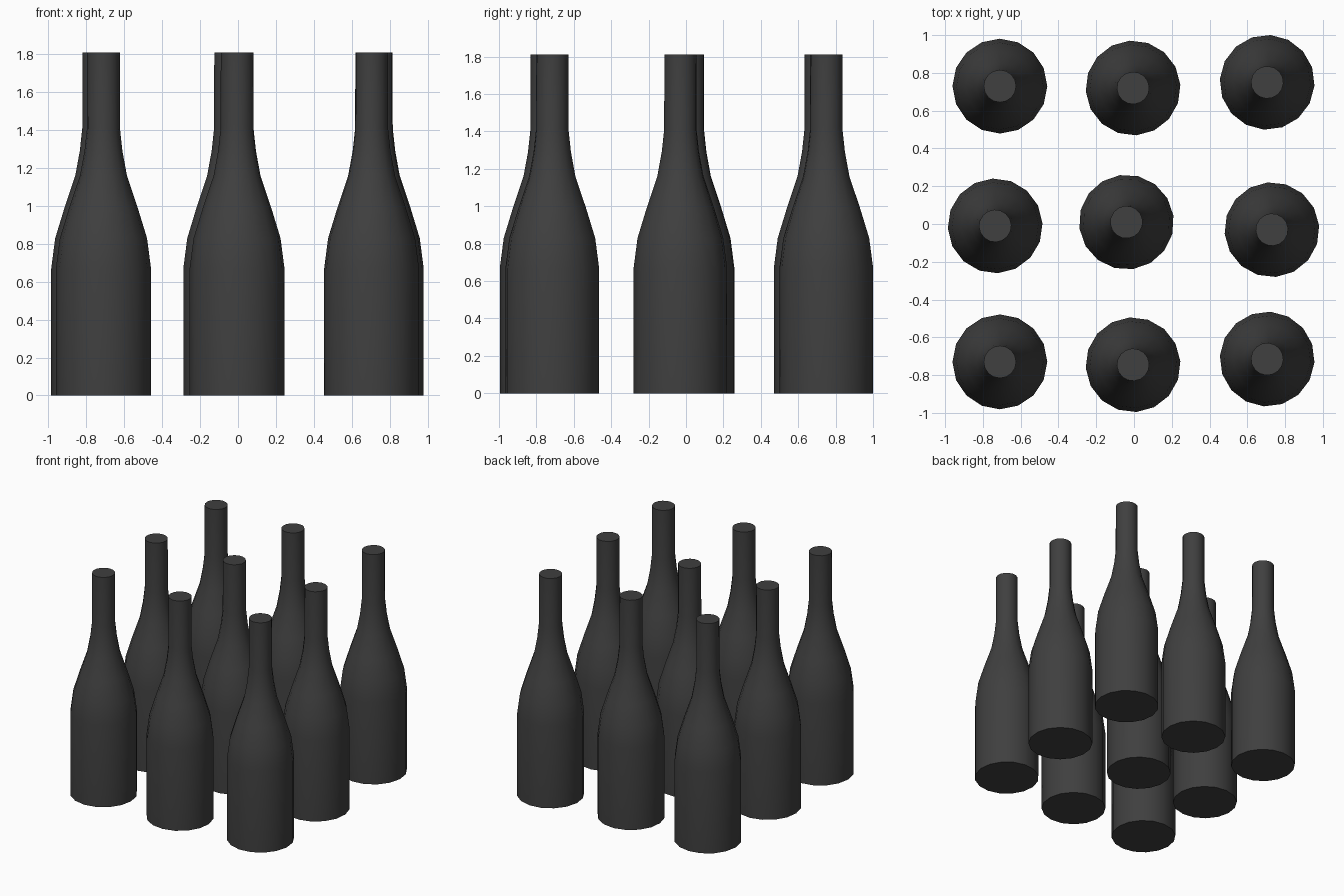
import bpy, bmesh
from math import sin, cos, tau, radians

cube = bpy.data.objects.get("Cube")
if cube:
    bpy.data.objects.remove(cube)

# Dark glass colour
glass = bpy.data.materials.new("dark_glass")
glass.use_nodes = True
colour = (0.05, 0.05, 0.05, 1)
glass.diffuse_color = colour
glass.node_tree.nodes["Principled BSDF"].inputs["Base Color"].default_value = colour

SIDES = 16
# Bottle outline as (radius, height): body, shoulder, neck
PROFILE = [(0.251, 0), (0.251, 0.67), (0.23, 0.83), (0.181, 0.99),
           (0.124, 1.16), (0.1, 1.29), (0.087, 1.41), (0.086, 1.81)]


def bottle_mesh():
    bm = bmesh.new()
    rings = [[bm.verts.new((r * cos(tau * i / SIDES), r * sin(tau * i / SIDES), z))
              for i in range(SIDES)] for r, z in PROFILE]
    for low, high in zip(rings, rings[1:]):
        for i in range(SIDES):
            j = (i + 1) % SIDES
            bm.faces.new((low[i], low[j], high[j], high[i]))
    # Flat base and flat mouth
    bm.faces.new(rings[0][::-1])
    bm.faces.new(rings[-1])
    mesh = bpy.data.meshes.new("bottle")
    bm.to_mesh(mesh)
    bm.free()
    mesh.materials.append(glass)
    return mesh


# Three rows of three, each slightly out of line
ROWS = {
    "back": [(-0.71, 0.73, 0), (-0.005, 0.72, 4), (0.705, 0.75, -4)],
    "middle": [(-0.735, -0.01, 3), (-0.04, 0.01, 8), (0.73, -0.03, 5)],
    "front": [(-0.71, -0.73, 0), (-0.005, -0.745, 4), (0.705, -0.715, -4)],
}
mesh = bottle_mesh()
bpy.ops.object.select_all(action='DESELECT')
for row, spots in ROWS.items():
    for side, (x, y, turn) in zip(("right", "centre", "left"), spots):
        bottle = bpy.data.objects.new(f"bottle_{row}_{side}", mesh)
        bottle.location = (x, y, 0)
        bottle.rotation_euler.z = radians(turn)
        bpy.context.collection.objects.link(bottle)

# Smooth sides, crisp rims
bpy.context.view_layer.objects.active = bottle
bottle.select_set(True)
bpy.ops.object.shade_smooth_by_angle(angle=radians(40))
